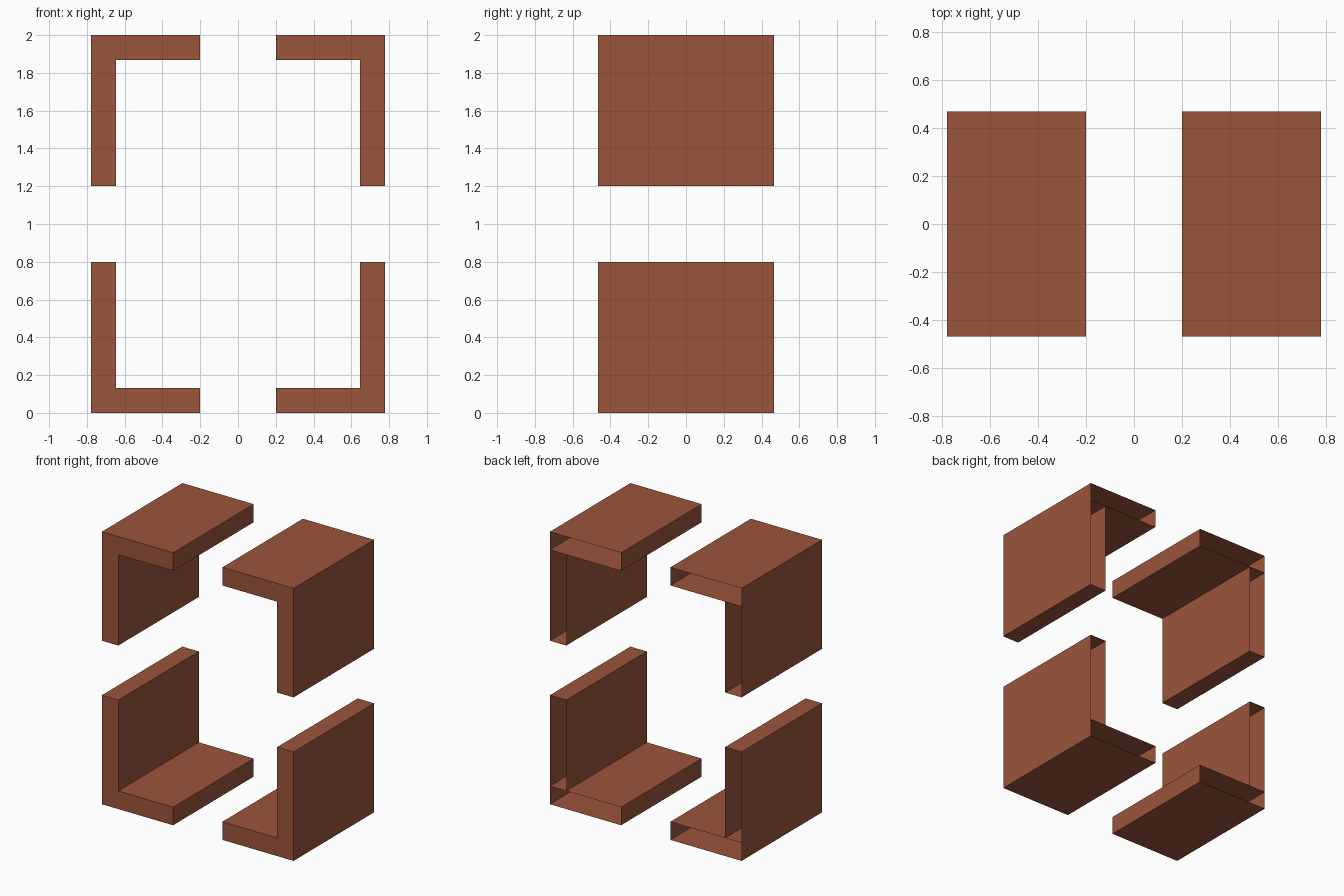
import bpy, bmesh
from mathutils import Matrix, Vector

if "Cube" in bpy.data.objects:
    bpy.data.objects.remove(bpy.data.objects["Cube"])

W, D, T = 0.778, 0.467, 0.133   # half width, half depth, plate thickness
GAP, LEG = 0.2, 0.8             # half gap between brackets, bracket height

mat = bpy.data.materials.new("rust_red")
mat.diffuse_color = (0.33, 0.09, 0.045, 1)
mat.use_nodes = True
mat.node_tree.nodes["Principled BSDF"].inputs["Base Color"].default_value = mat.diffuse_color


def shell(bm, x0, x1, z0, z1, open_dirs):
    """Box spanning the depth, with the faces in open_dirs left out."""
    m = (Matrix.Translation(((x0 + x1) / 2, 0, (z0 + z1) / 2))
         @ Matrix.Diagonal((abs(x1 - x0), 2 * D, abs(z1 - z0), 1)))
    verts = bmesh.ops.create_cube(bm, size=1, matrix=m)["verts"]
    faces = {f for v in verts for f in v.link_faces}
    bm.normal_update()
    gone = [f for f in faces
            if any(f.normal.dot(Vector(d)) > 0.9 for d in open_dirs)]
    bmesh.ops.delete(bm, geom=gone, context='FACES')


def bracket(name, sx, sz):
    """L-shaped corner, hollow and open at the back."""
    z = lambda h: 1 + sz * (1 - h)    # h is measured from the outer plate
    back = (0, 1, 0)
    bm = bmesh.new()
    # horizontal plate runs the full width of the corner
    shell(bm, sx * GAP, sx * W, z(0), z(T), [back])
    # upright wall shares the plate's inner face
    shell(bm, sx * (W - T), sx * W, z(T), z(LEG), [back, (0, 0, sz)])
    me = bpy.data.meshes.new(name)
    bm.to_mesh(me)
    bm.free()
    me.materials.append(mat)
    bpy.context.collection.objects.link(bpy.data.objects.new(name, me))


for side, sx in (("left", -1), ("right", 1)):
    for level, sz in (("lower", -1), ("upper", 1)):
        bracket(f"{level}_{side}_corner", sx, sz)
